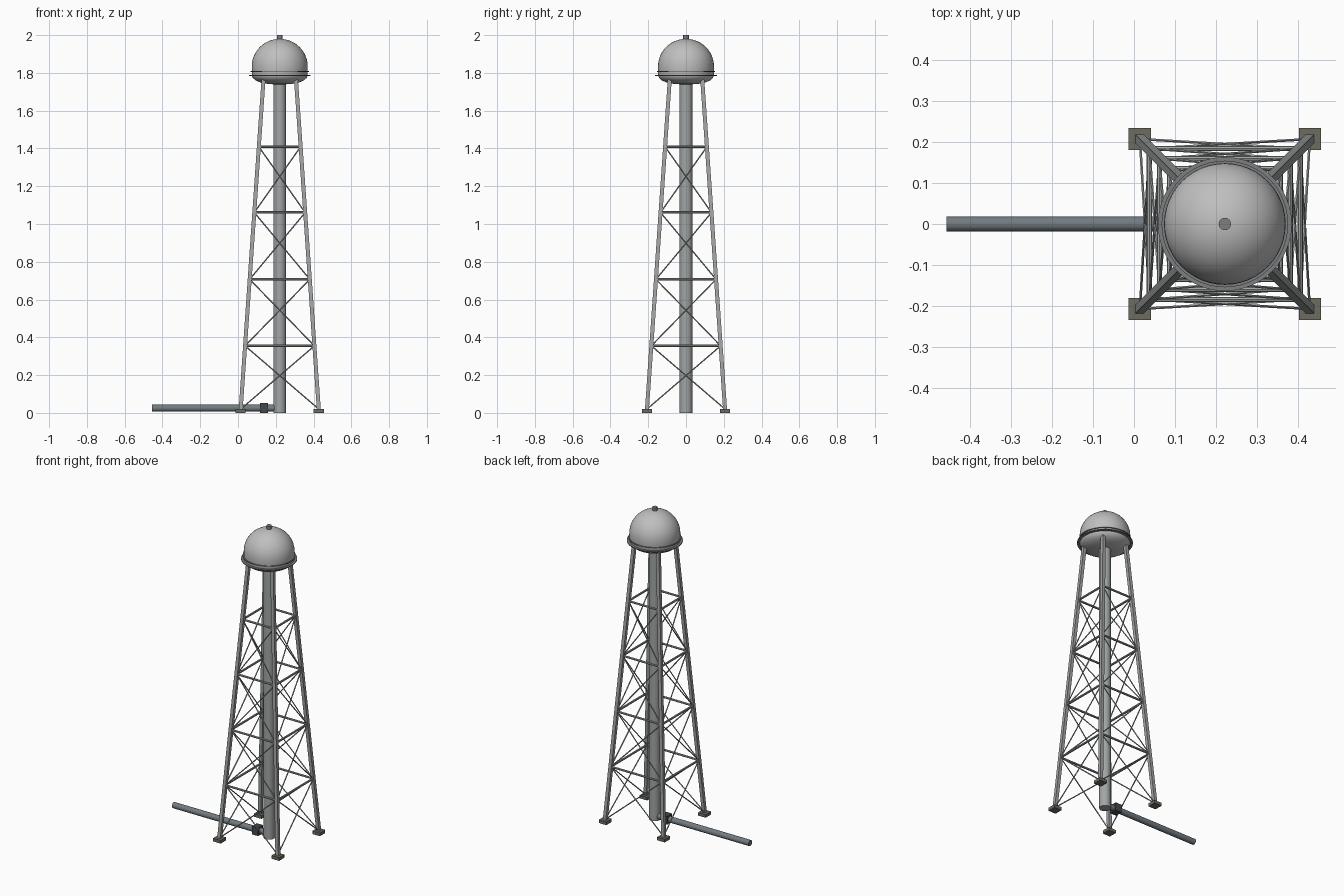
import bpy, bmesh, math
from mathutils import Vector

if "Cube" in bpy.data.objects:
    bpy.data.objects.remove(bpy.data.objects["Cube"])

CX = 0.221                      # tower axis
BASE, TOP = 0.207, 0.086        # leg offset at the ground and under the tank
Z0, Z1 = 0.015, 1.765


def mat(name, r, g, b):
    m = bpy.data.materials.new(name)
    m.diffuse_color = (r, g, b, 1)
    m.use_nodes = True
    m.node_tree.nodes["Principled BSDF"].inputs["Base Color"].default_value = m.diffuse_color
    return m


TANK = mat("tank grey", 0.52, 0.52, 0.52)
STEEL = mat("frame steel", 0.36, 0.38, 0.37)
RISER = mat("riser grey", 0.36, 0.38, 0.38)
PIPE = mat("pipe blue grey", 0.17, 0.20, 0.22)
DARK = mat("valve dark", 0.06, 0.065, 0.07)
STONE = mat("footing stone", 0.15, 0.15, 0.12)
TRIM = mat("trim grey", 0.20, 0.21, 0.22)


def finish(name, bm, material, smooth=False):
    bmesh.ops.recalc_face_normals(bm, faces=bm.faces)
    me = bpy.data.meshes.new(name)
    bm.to_mesh(me)
    bm.free()
    me.materials.append(material)
    ob = bpy.data.objects.new(name, me)
    bpy.context.collection.objects.link(ob)
    if smooth:
        bpy.ops.object.select_all(action='DESELECT')
        ob.select_set(True)
        bpy.context.view_layer.objects.active = ob
        bpy.ops.object.shade_smooth_by_angle(angle=math.radians(35))
    return ob


def add_rod(bm, a, b, r, sides):
    a, b = Vector(a), Vector(b)
    d = b - a
    m = d.to_track_quat('Z', 'Y').to_matrix().to_4x4()
    m.translation = (a + b) / 2
    bmesh.ops.create_cone(bm, cap_ends=True, segments=sides, radius1=r, radius2=r,
                          depth=d.length, matrix=m)


def rod(name, a, b, r, material, sides=24):
    bm = bmesh.new()
    add_rod(bm, a, b, r, sides)
    return finish(name, bm, material, True)


def box(name, c, s, material):
    bm = bmesh.new()
    bmesh.ops.create_cube(bm, size=1)
    for v in bm.verts:
        v.co = Vector(c) + Vector([v.co[i] * s[i] for i in range(3)])
    return finish(name, bm, material)


def lathe(name, profile, material, closed=False, n=48):
    bm = bmesh.new()
    vs = [bm.verts.new((r, 0, z)) for r, z in profile]
    es = [bm.edges.new(p) for p in zip(vs, vs[1:])]
    if closed:
        es.append(bm.edges.new((vs[-1], vs[0])))
    bmesh.ops.spin(bm, geom=vs + es, cent=(0, 0, 0), axis=(0, 0, 1),
                   angle=2 * math.pi, steps=n)
    bmesh.ops.remove_doubles(bm, verts=bm.verts, dist=1e-5)
    bmesh.ops.translate(bm, verts=bm.verts, vec=(CX, 0, 0))
    return finish(name, bm, material, True)


def corner(i, z):
    """Centre of leg i at height z."""
    o = BASE + (TOP - BASE) * (z - Z0) / (Z1 - Z0)
    sx, sy = ((-1, -1), (1, -1), (1, 1), (-1, 1))[i % 4]
    return Vector((CX + sx * o, sy * o, z))


# legs and footings
for i, name in enumerate(("front_left", "front_right", "back_right", "back_left")):
    bm = bmesh.new()
    bmesh.ops.create_cube(bm, size=1)
    for v in bm.verts:
        c = corner(i, Z1 if v.co.z > 0 else Z0)
        v.co = c + Vector((v.co.x * 0.021, v.co.y * 0.021, 0))
    finish(name + "_leg", bm, STEEL)
    f = corner(i, Z0)
    box(name + "_footing", (f.x, f.y, 0.01), (0.054, 0.054, 0.02), STONE)

# horizontal struts and crossed braces on all four sides
levels = (0.02, 0.355, 0.707, 1.061, 1.409)
struts, braces = bmesh.new(), bmesh.new()
for i in range(4):
    for lo, hi in zip(levels, levels[1:]):
        add_rod(struts, corner(i, hi), corner(i + 1, hi), 0.0065, 8)
        add_rod(braces, corner(i, lo), corner(i + 1, hi), 0.0035, 6)
        add_rod(braces, corner(i + 1, lo), corner(i, hi), 0.0035, 6)
finish("struts", struts, STEEL, True)
finish("braces", braces, STEEL, True)

# tank: shallow bowl, short wall, domed roof
R, ZW = 0.148, 1.835
dome = [(R * math.cos(a), ZW + 0.145 * math.sin(a))
        for a in (math.radians(7.5 * k) for k in range(13))]
dome[-1] = (0, ZW + 0.145)
lathe("tank", [(0, 1.738), (0.06, 1.741), (0.1, 1.748), (0.128, 1.76),
               (0.143, 1.774), (R, 1.787)] + dome, TANK)

# walkway, rail and vent
lathe("walkway", [(0.14, 1.784), (0.163, 1.784), (0.163, 1.789), (0.14, 1.789)], TRIM, True)
lathe("tank_band", [(0.145, 1.804), (0.154, 1.804), (0.154, 1.809), (0.145, 1.809)], TRIM, True)
rod("roof_vent", (CX, 0, 1.97), (CX, 0, 2.0), 0.015, TRIM)

# riser, supply pipe and valve
rod("riser_pipe", (CX, 0, 0), (CX, 0, 1.76), 0.034, RISER, 32)
rod("supply_pipe", (-0.456, 0, 0.025), (0.2, 0, 0.025), 0.0185, PIPE)
box("valve", (0.138, 0, 0.026), (0.044, 0.05, 0.052), DARK)
